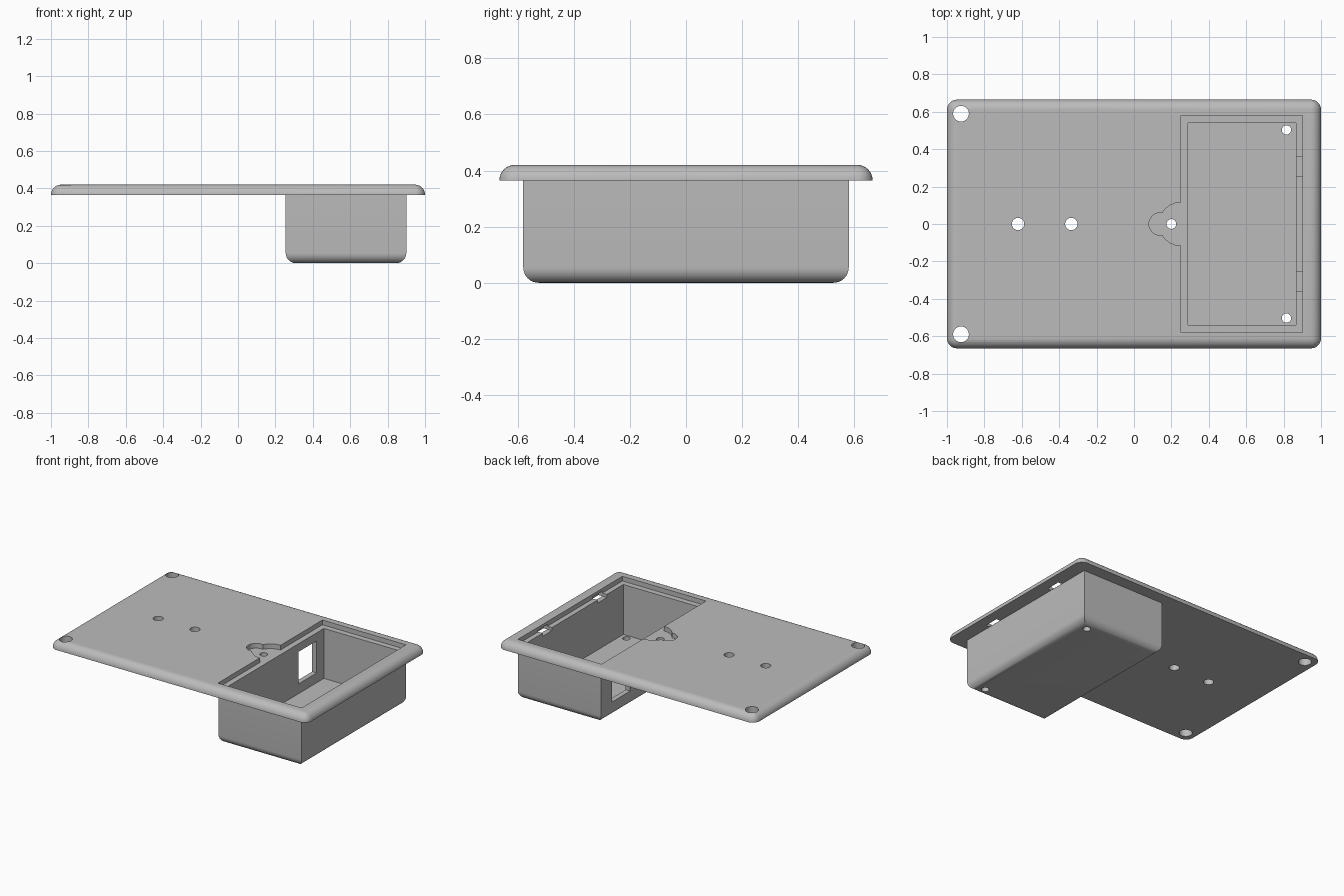
import bpy, bmesh, math

if "Cube" in bpy.data.objects:
    bpy.data.objects.remove(bpy.data.objects["Cube"])

grey = bpy.data.materials.new("plain grey")
grey.diffuse_color = (0.5, 0.5, 0.5, 1)
grey.use_nodes = True
grey.node_tree.nodes["Principled BSDF"].inputs["Base Color"].default_value = grey.diffuse_color

PLATE_BOTTOM, TOP = 0.365, 0.42
LEDGE, ROUND = 0.387, 0.0545


def prism(name, outline, z0, z1):
    """Extrude a flat counter-clockwise outline from z0 to z1."""
    bm = bmesh.new()
    face = bm.faces.new([bm.verts.new((x, y, z0)) for x, y in outline])
    up = bmesh.ops.extrude_face_region(bm, geom=[face])["geom"]
    for v in up:
        if isinstance(v, bmesh.types.BMVert):
            v.co.z = z1
    bmesh.ops.recalc_face_normals(bm, faces=bm.faces)
    mesh = bpy.data.meshes.new(name)
    bm.to_mesh(mesh)
    bm.free()
    mesh.materials.append(grey)
    obj = bpy.data.objects.new(name, mesh)
    bpy.context.collection.objects.link(obj)
    return obj


def block(name, x0, x1, y0, y1, z0, z1):
    return prism(name, [(x0, y0), (x1, y0), (x1, y1), (x0, y1)], z0, z1)


def arc(cx, radius, start, end, steps):
    angles = [math.radians(start + (end - start) * i / steps) for i in range(steps + 1)]
    return [(cx + radius * math.cos(a), radius * math.sin(a)) for a in angles]


def round_edges(obj, pick, radius):
    bm = bmesh.new()
    bm.from_mesh(obj.data)
    edges = [e for e in bm.edges if pick(e.verts[0].co, e.verts[1].co)]
    bmesh.ops.bevel(bm, geom=edges, offset=radius, offset_type='OFFSET',
                    segments=8, profile=0.5, affect='EDGES', clamp_overlap=True)
    bm.to_mesh(obj.data)
    bm.free()


def combine(target, other, operation):
    mod = target.modifiers.new(operation.lower(), 'BOOLEAN')
    mod.operation, mod.solver, mod.object = operation, 'EXACT', other
    bpy.context.view_layer.objects.active = target
    bpy.ops.object.modifier_apply(modifier=mod.name)
    bpy.data.objects.remove(other)


# Cover plate with rounded upper rim and corners
housing = block("cover_plate_with_box", -1, 1, -0.665, 0.665, PLATE_BOTTOM, TOP)
round_edges(housing, lambda a, b: max(a.z, b.z) > 0.4, ROUND)

# Battery box below the plate, rounded along its bottom
box = block("box", 0.255, 0.90, -0.58, 0.58, 0, 0.375)
round_edges(box, lambda a, b: max(a.z, b.z) < 0.01, 0.055)
combine(housing, box, 'UNION')

# Box interior
combine(housing, block("cavity", 0.29, 0.865, -0.54, 0.54, 0.036, 0.6), 'DIFFERENCE')

# Lid recess with a two-lobed finger tab
outline = [(0.90, -0.58), (0.90, 0.58), (0.25, 0.58)]
outline += arc(0.25, 0.115, 90, 149.2, 12)
outline += arc(0.14, 0.06, 79, 281, 24)[1:-1]
outline += arc(0.25, 0.115, 210.8, 270, 12)
outline += [(0.25, -0.58)]
combine(housing, prism("lid_recess", outline, LEDGE, 0.6), 'DIFFERENCE')

# Latch slots: inward notch in the ledge and downward opening beside the box
for y in (-0.305, 0.305):
    lo, hi = y - 0.052, y + 0.052
    combine(housing, block("latch_notch", 0.85, 0.93, lo, hi, 0.3655, 0.40), 'DIFFERENCE')
    combine(housing, block("latch_opening", 0.901, 0.93, lo, hi, 0.33, 0.40), 'DIFFERENCE')

# Cable window in the inner box wall
combine(housing, block("cable_window", 0.2, 0.32, 0.255, 0.46, 0.105, 0.33), 'DIFFERENCE')

# Screw holes: x, y, radius
holes = [(-0.925, 0.59, 0.042), (-0.925, -0.59, 0.042), (-0.62, 0, 0.033),
         (-0.335, 0, 0.033), (0.20, 0, 0.026), (0.815, 0.503, 0.025), (0.815, -0.503, 0.025)]
for x, y, r in holes:
    ring = [(px, py + y) for px, py in arc(x, r, 0, 360, 32)[:-1]]
    combine(housing, prism("screw_hole", ring, -0.1, 0.6), 'DIFFERENCE')

bpy.ops.object.select_all(action='DESELECT')
housing.select_set(True)
bpy.context.view_layer.objects.active = housing
bpy.ops.object.shade_smooth_by_angle(angle=math.radians(30))
